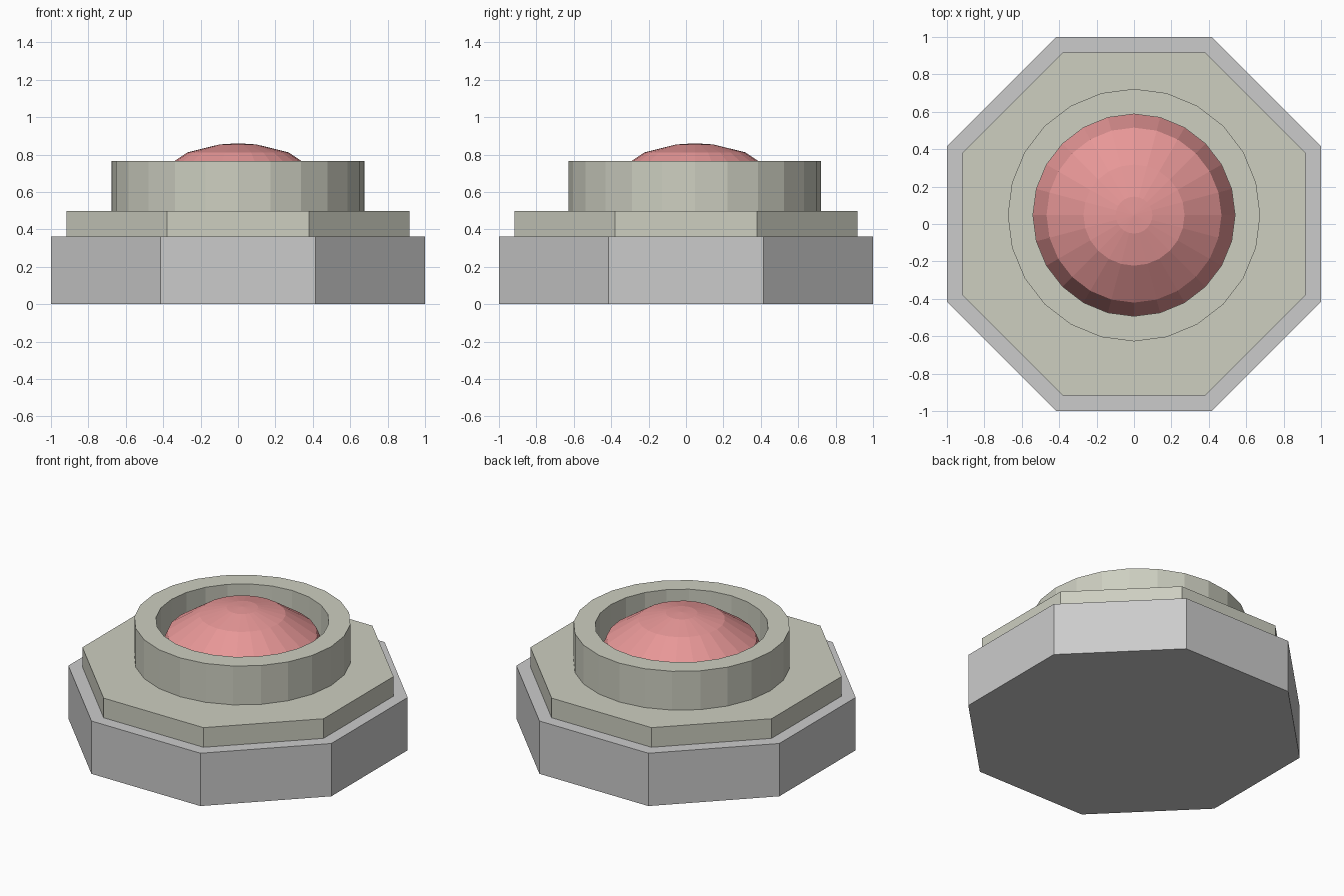
import bpy, math

if "Cube" in bpy.data.objects:
    bpy.data.objects.remove(bpy.data.objects["Cube"])

CY = 0.0475   # the button assembly sits slightly behind centre
SEG = 24


def material(name, color):
    m = bpy.data.materials.new(name)
    m.diffuse_color = (*color, 1)
    m.use_nodes = True
    m.node_tree.nodes["Principled BSDF"].inputs["Base Color"].default_value = m.diffuse_color
    return m


def lathe(name, profile, sides, y=0.0, turn=0.0, mat=None, closed=False):
    """Revolve (radius, z) points; zero radius becomes a pole, open ends get caps."""
    verts, rings, faces = [], [], []
    for r, z in profile:
        start = len(verts)
        n = 1 if r == 0 else sides
        for i in range(n):
            a = turn + 2 * math.pi * i / sides
            verts.append((r * math.cos(a), y + r * math.sin(a), z))
        rings.append([start + i % n for i in range(sides)])
    pairs = list(zip(rings, rings[1:]))
    if closed:
        pairs.append((rings[-1], rings[0]))
    for lo, hi in pairs:
        for i in range(sides):
            j = (i + 1) % sides
            faces.append(tuple(dict.fromkeys((lo[i], lo[j], hi[j], hi[i]))))
    if not closed:
        faces.append(tuple(reversed(rings[0])))
        if profile[-1][0] > 0:
            faces.append(tuple(rings[-1]))
    mesh = bpy.data.meshes.new(name)
    mesh.from_pydata(verts, [], faces)
    mesh.update()
    obj = bpy.data.objects.new(name, mesh)
    bpy.context.collection.objects.link(obj)
    if mat:
        mesh.materials.append(mat)
    return obj


olive = material("olive", (0.61, 0.62, 0.53))
red = material("red", (0.8, 0.31, 0.31))

# Octagonal base and the smaller plate on top of it
EIGHTH = math.pi / 8
for name, apothem, z0, z1, mat in (("base", 1.0, 0, 0.363, None),
                                   ("plate", 0.917, 0.363, 0.498, olive)):
    r = apothem / math.cos(EIGHTH)
    lathe(name, [(r, z0), (r, z1)], 8, turn=EIGHTH, mat=mat)

# Raised collar around the button
lathe("collar", [(0.675, 0.498), (0.675, 0.765), (0.54, 0.765), (0.54, 0.498)],
      SEG, y=CY, mat=olive, closed=True)

# Domed button: quarter-ellipse profile
dome = [(0.54 * math.sin(t), 0.498 + 0.362 * math.cos(t))
        for t in map(math.radians, (90, 60, 30, 10.5))]
lathe("button", dome + [(0, 0.86)], SEG, y=CY, mat=red)
